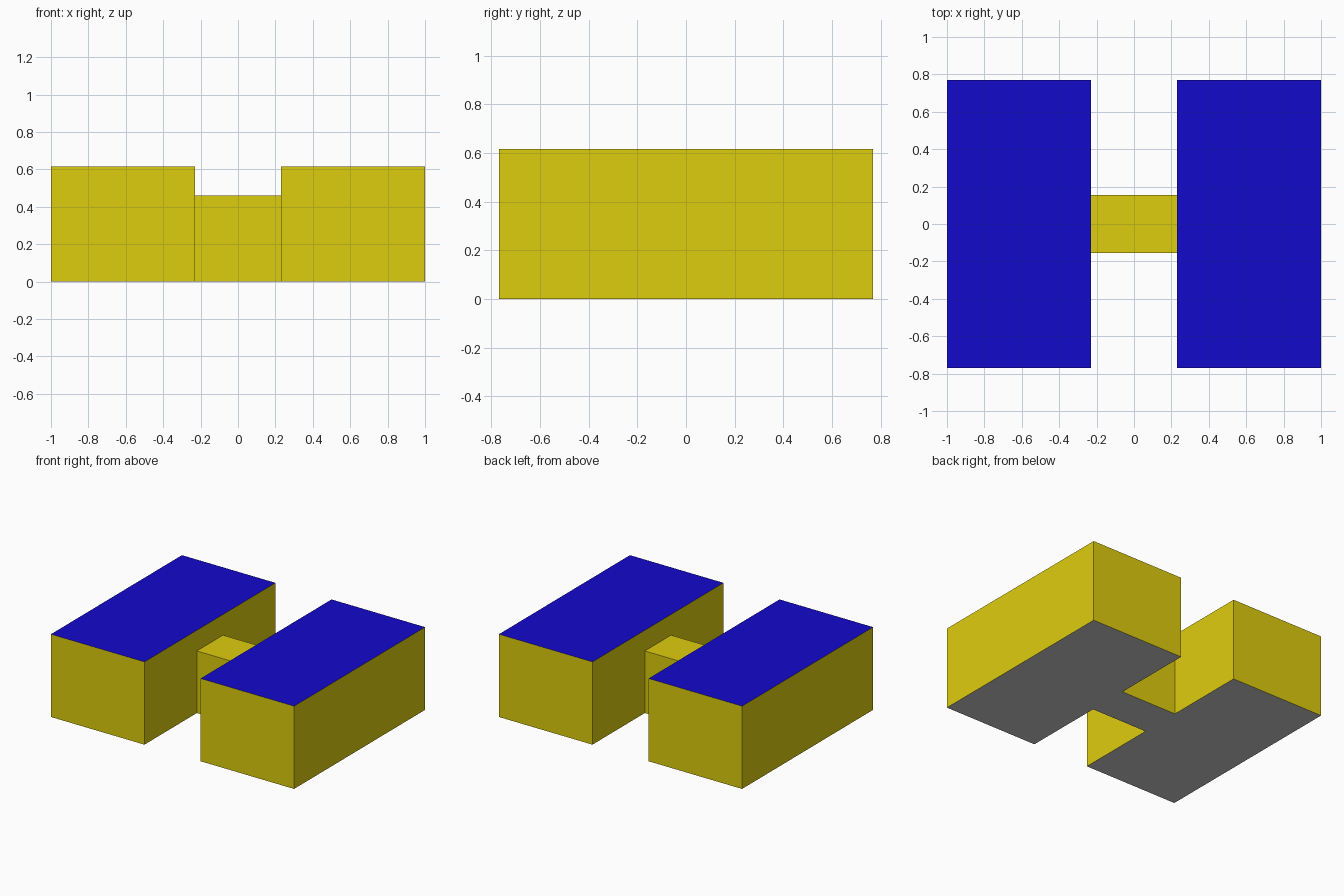
import bpy, bmesh

if "Cube" in bpy.data.objects:
    bpy.data.objects.remove(bpy.data.objects["Cube"])

U = 2 / 26  # model grid unit


def material(name, rgb):
    m = bpy.data.materials.new(name)
    m.diffuse_color = (*rgb, 1)
    m.use_nodes = True
    m.node_tree.nodes["Principled BSDF"].inputs["Base Color"].default_value = m.diffuse_color
    return m


WALL = material("yellow_wall", (0.73, 0.61, 0.004))
ROOF = material("blue_roof", (0.007, 0.003, 0.60))


def block(name, x0, x1, y0, y1, height, roof, open_ends=False):
    """Box standing on the ground: yellow walls, chosen roof, grey underside."""
    bm = bmesh.new()
    base = bm.faces.new([bm.verts.new((x, y, 0)) for x, y in
                         ((x0, y0), (x0, y1), (x1, y1), (x1, y0))])
    top = bmesh.ops.extrude_face_region(bm, geom=[base], use_keep_orig=True)
    verts = [g for g in top["geom"] if isinstance(g, bmesh.types.BMVert)]
    bmesh.ops.translate(bm, verts=verts, vec=(0, 0, height))
    bmesh.ops.recalc_face_normals(bm, faces=bm.faces)
    for f in bm.faces:
        f.material_index = 1 if f.normal.z > 0.5 else 2 if f.normal.z < -0.5 else 0
    if open_ends:
        ends = [f for f in bm.faces if abs(f.normal.x) > 0.5]
        bmesh.ops.delete(bm, geom=ends, context="FACES")
    mesh = bpy.data.meshes.new(name)
    bm.to_mesh(mesh)
    bm.free()
    for m in (WALL, roof, None):  # empty slot keeps the underside grey
        mesh.materials.append(m)
    obj = bpy.data.objects.new(name, mesh)
    bpy.context.collection.objects.link(obj)


# Two long wings
block("left_wing", -13 * U, -3 * U, -10 * U, 10 * U, 8 * U, ROOF)
block("right_wing", 3 * U, 13 * U, -10 * U, 10 * U, 8 * U, ROOF)

# Lower corridor joining the wings
block("connecting_corridor", -3 * U, 3 * U, -2 * U, 2 * U, 6 * U, WALL, open_ends=True)
